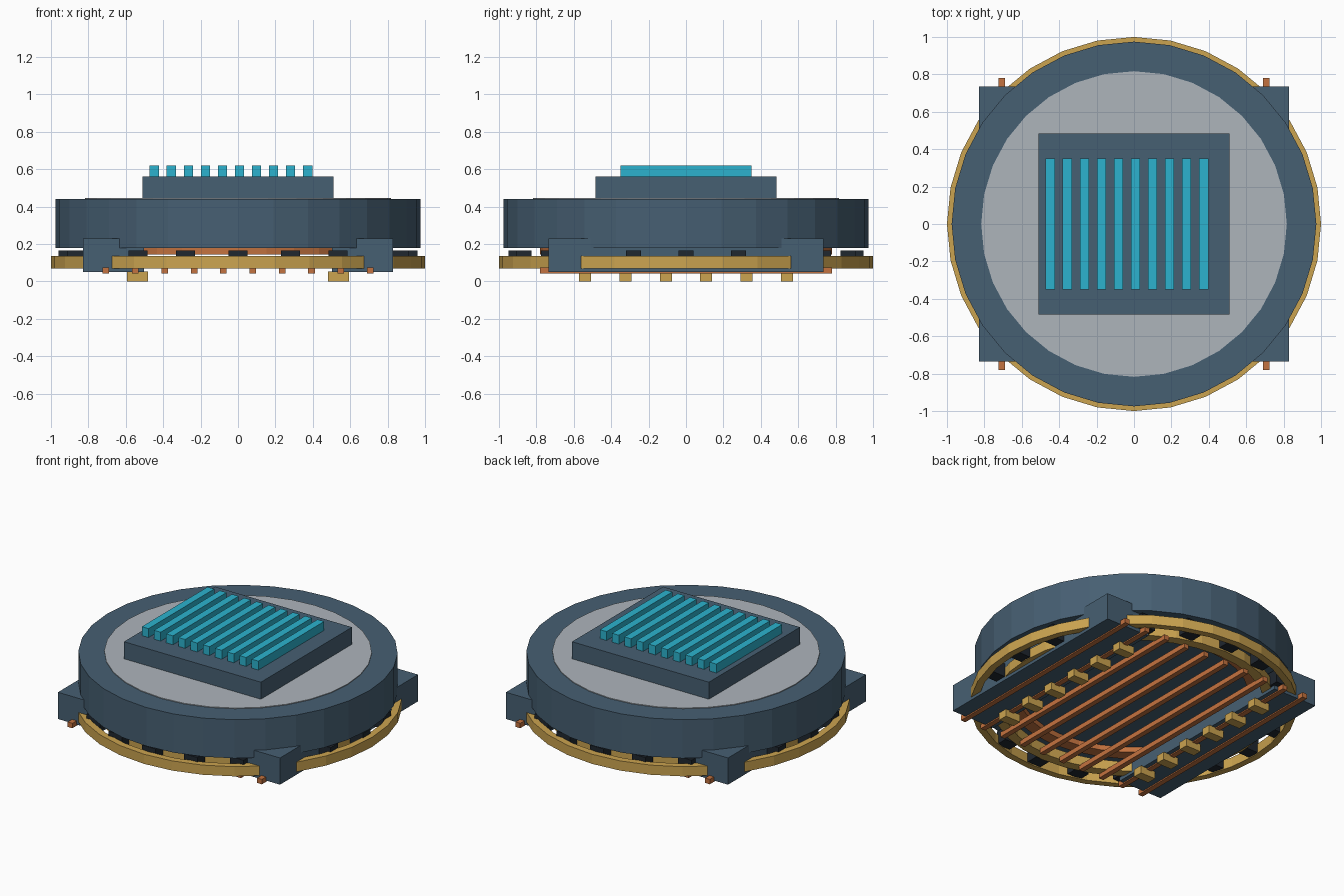
import bpy
import bmesh
from math import sin, cos, tau

cube = bpy.data.objects.get("Cube")
if cube:
    bpy.data.objects.remove(cube, do_unlink=True)

SIDES = 32


def material(name, rgb):
    mat = bpy.data.materials.new(name)
    mat.use_nodes = True
    mat.diffuse_color = (*rgb, 1)
    mat.node_tree.nodes["Principled BSDF"].inputs["Base Color"].default_value = (*rgb, 1)
    return mat


navy = material("navy_steel", (0.062, 0.115, 0.17))
dark = material("dark_rubber", (0.014, 0.02, 0.028))
grey = material("light_grey", (0.42, 0.46, 0.5))
gold = material("gold", (0.6, 0.37, 0.08))
copper = material("copper", (0.55, 0.17, 0.05))
teal = material("teal", (0.025, 0.45, 0.62))


def finish(name, bm, mat):
    bmesh.ops.recalc_face_normals(bm, faces=bm.faces)
    mesh = bpy.data.meshes.new(name)
    bm.to_mesh(mesh)
    bm.free()
    mesh.materials.append(mat)
    obj = bpy.data.objects.new(name, mesh)
    bpy.context.collection.objects.link(obj)
    return obj


def box(name, mat, x, y, z):
    """Box from (low, high) ranges on each axis."""
    bm = bmesh.new()
    bmesh.ops.create_cube(bm, size=1)
    for v in bm.verts:
        v.co = [r[0] if c < 0 else r[1] for c, r in zip(v.co, (x, y, z))]
    return finish(name, bm, mat)


def around(centre, size):
    return (centre - size / 2, centre + size / 2)


def disc(name, mat, radius, z):
    bm = bmesh.new()
    bmesh.ops.create_cone(bm, cap_ends=True, segments=SIDES, radius1=radius,
                          radius2=radius, depth=z[1] - z[0])
    bmesh.ops.translate(bm, verts=bm.verts, vec=(0, 0, sum(z) / 2))
    return finish(name, bm, mat)


def ring(name, mat, inner, outer, z):
    """Square-section ring swept about the z axis."""
    bm = bmesh.new()
    section = [(inner, z[0]), (outer, z[0]), (outer, z[1]), (inner, z[1])]
    loops = []
    for i in range(SIDES):
        a = tau * i / SIDES
        loops.append([bm.verts.new((r * cos(a), r * sin(a), h)) for r, h in section])
    for i in range(SIDES):
        p, q = loops[i], loops[(i + 1) % SIDES]
        for k in range(4):
            m = (k + 1) % 4
            bm.faces.new((p[k], q[k], q[m], p[m]))
    return finish(name, bm, mat)


# Main body and top plate
disc("body_disc", navy, 0.975, (0.18, 0.44))
disc("top_plate", grey, 0.817, (0.42, 0.445))

# Raised block with a row of fins
box("top_block", navy, (-0.51, 0.51), (-0.485, 0.485), (0.44, 0.56))
for i in range(10):
    box(f"fin_{i + 1}", teal, around(-0.447 + 0.091 * i, 0.05), (-0.35, 0.35), (0.55, 0.62))

# Bearing: two races, the pads between them and the coil inside
ring("outer_race", gold, 0.955, 1.0, (0.07, 0.135))
ring("inner_race", gold, 0.8, 0.865, (0.07, 0.135))
ring("coil_ring", copper, 0.7, 0.78, (0.145, 0.182))
for i in range(20):
    a = tau * i / 20
    box(f"bearing_pad_{i + 1}", dark, around(0.91 * cos(a), 0.1),
        around(0.91 * sin(a), 0.08), (0.075, 0.165))

# Side beams with a row of feet under each
for side, s in (("left", 1), ("right", -1)):
    box(f"{side}_beam", navy, around(s * 0.665, 0.325), (-0.735, 0.735), (0.05, 0.23))
    for i in range(6):
        box(f"{side}_foot_{i + 1}", gold, around(s * 0.538, 0.113),
            around(-0.54 + 0.216 * i, 0.064), (0, 0.052))

# Long rods across the underside
for i in range(10):
    box(f"rod_{i + 1}", copper, around(-0.706 + 0.157 * i, 0.035), (-0.78, 0.78), (0.042, 0.075))
